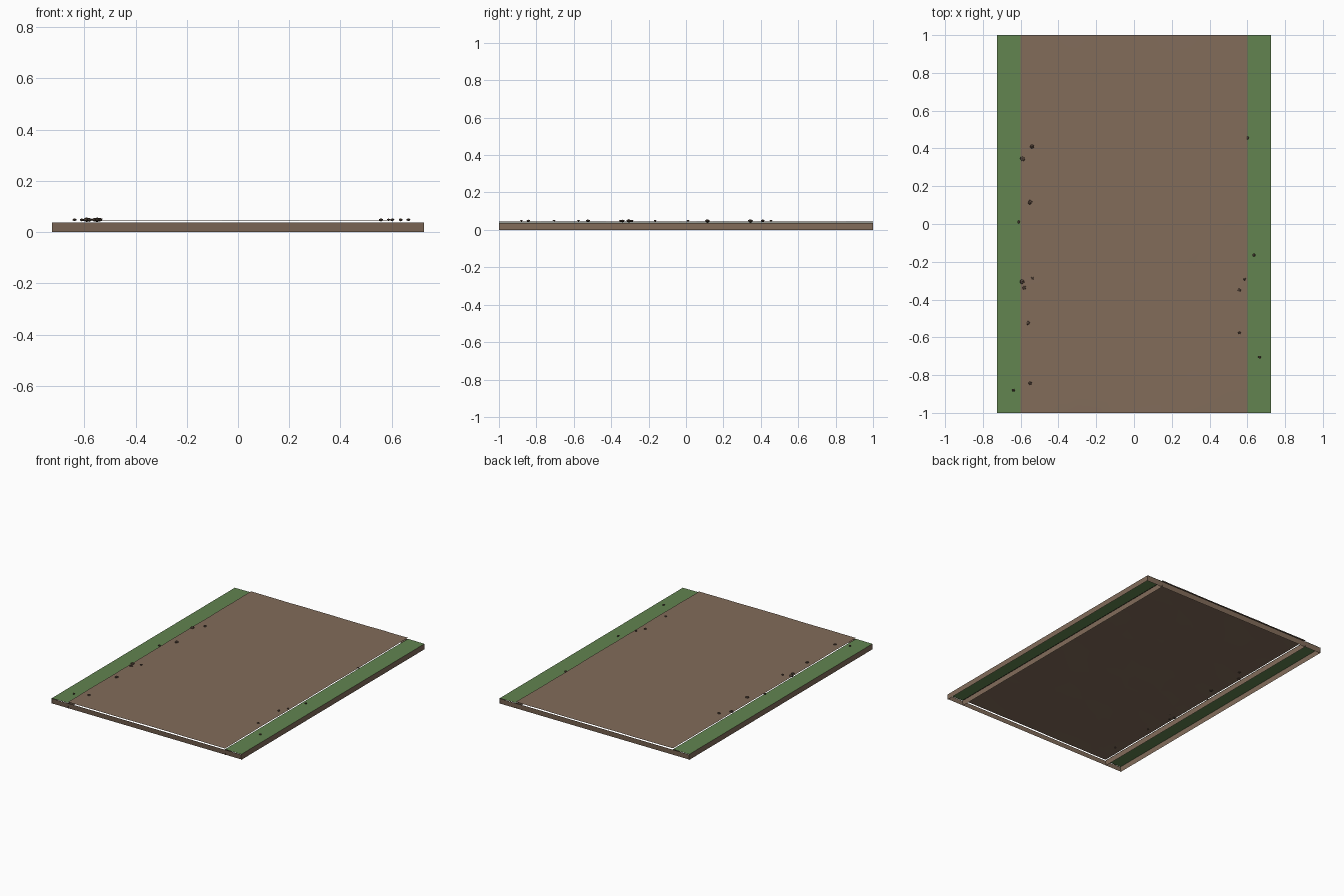
import bpy, bmesh, math, random
from mathutils import Vector

if "Cube" in bpy.data.objects:
    bpy.data.objects.remove(bpy.data.objects["Cube"])

random.seed(4)


def lin(c):
    c /= 255
    return c / 12.92 if c <= 0.04045 else ((c + 0.055) / 1.055) ** 2.4


def material(name, r, g, b):
    m = bpy.data.materials.new(name)
    m.diffuse_color = (lin(r), lin(g), lin(b), 1)
    m.use_nodes = True
    m.node_tree.nodes["Principled BSDF"].inputs["Base Color"].default_value = m.diffuse_color
    return m


DIRT = material("dirt brown", 130, 108, 90)
GRASS = material("grass green", 98, 132, 80)
STONE = material("dark stone", 84, 68, 57)

W, L = 0.725, 1.0          # half width and half length of the slab
ROAD_W = 0.60              # half width of the road
VERGE_Z, ROAD_Z = 0.038, 0.046


def finish(name, bm, mat):
    me = bpy.data.meshes.new(name)
    bm.to_mesh(me)
    bm.free()
    me.materials.append(mat)
    ob = bpy.data.objects.new(name, me)
    bpy.context.collection.objects.link(ob)
    return ob


def sheet(name, mat, x0, x1, nx, ny, height):
    """Horizontal grid between x0 and x1 whose height follows a function."""
    bm = bmesh.new()
    rows = []
    for j in range(ny + 1):
        y = -L + 2 * L * j / ny
        row = []
        for i in range(nx + 1):
            x = x0 + (x1 - x0) * i / nx
            row.append(bm.verts.new((x, y, height(x, y))))
        rows.append(row)
    for j in range(ny):
        for i in range(nx):
            f = bm.faces.new((rows[j][i], rows[j][i + 1],
                              rows[j + 1][i + 1], rows[j + 1][i]))
            f.smooth = True
    return finish(name, bm, mat)


def wall(name, a, b, top=VERGE_Z, lean=(0, 0)):
    """Single upright panel from a to b, its foot moved inwards by lean."""
    bm = bmesh.new()
    foot = [(p[0] + lean[0], p[1] + lean[1], 0) for p in (a, b)]
    head = [(p[0], p[1], top) for p in (b, a)]
    bm.faces.new([bm.verts.new(p) for p in foot + head])
    return finish(name, bm, DIRT)


# Trodden road surface with slight unevenness
sheet("road_surface", DIRT, -ROAD_W, ROAD_W, 12, 20,
      lambda x, y: ROAD_Z + random.uniform(-0.0012, 0.0012))

# Grass verges with their outer and inner banks
for side, s in (("left", -1), ("right", 1)):
    x0, x1 = sorted((s * ROAD_W, s * W))
    sheet(side + "_verge", GRASS, x0, x1, 2, 20,
          lambda x, y: VERGE_Z + 0.012 * (W - abs(x)))
    wall(side + "_outer_bank", (s * W, -s * L), (s * W, s * L))
    wall(side + "_inner_bank", (s * ROAD_W, s * L), (s * ROAD_W, -s * L))

# End banks, stopping just below the road surface
wall("front_bank", (-W, -L), (W, -L), 0.037, (0, 0.006))
wall("back_bank", (W, L), (-W, L), 0.037, (0, -0.004))

# Loose stones along the road edges: x, y, radius
STONES = [(-0.59, 0.345, 0.015), (-0.54, 0.41, 0.012), (-0.55, 0.115, 0.014),
          (-0.61, 0.01, 0.009), (-0.592, -0.305, 0.014), (-0.538, -0.287, 0.009),
          (-0.58, -0.338, 0.012), (-0.56, -0.525, 0.012), (-0.55, -0.843, 0.011),
          (-0.638, -0.88, 0.009), (0.602, 0.455, 0.009), (0.635, -0.165, 0.009),
          (0.587, -0.292, 0.008), (0.558, -0.35, 0.010), (0.558, -0.575, 0.009),
          (0.665, -0.705, 0.009)]
for n, (x, y, r) in enumerate(STONES, 1):
    bm = bmesh.new()
    bmesh.ops.create_icosphere(bm, subdivisions=1, radius=r)
    for v in bm.verts:
        v.co *= random.uniform(0.88, 1.05)
        v.co.z *= 0.65
        v.co += Vector((x, y, 0.048))
    finish("stone_%02d" % n, bm, STONE)
